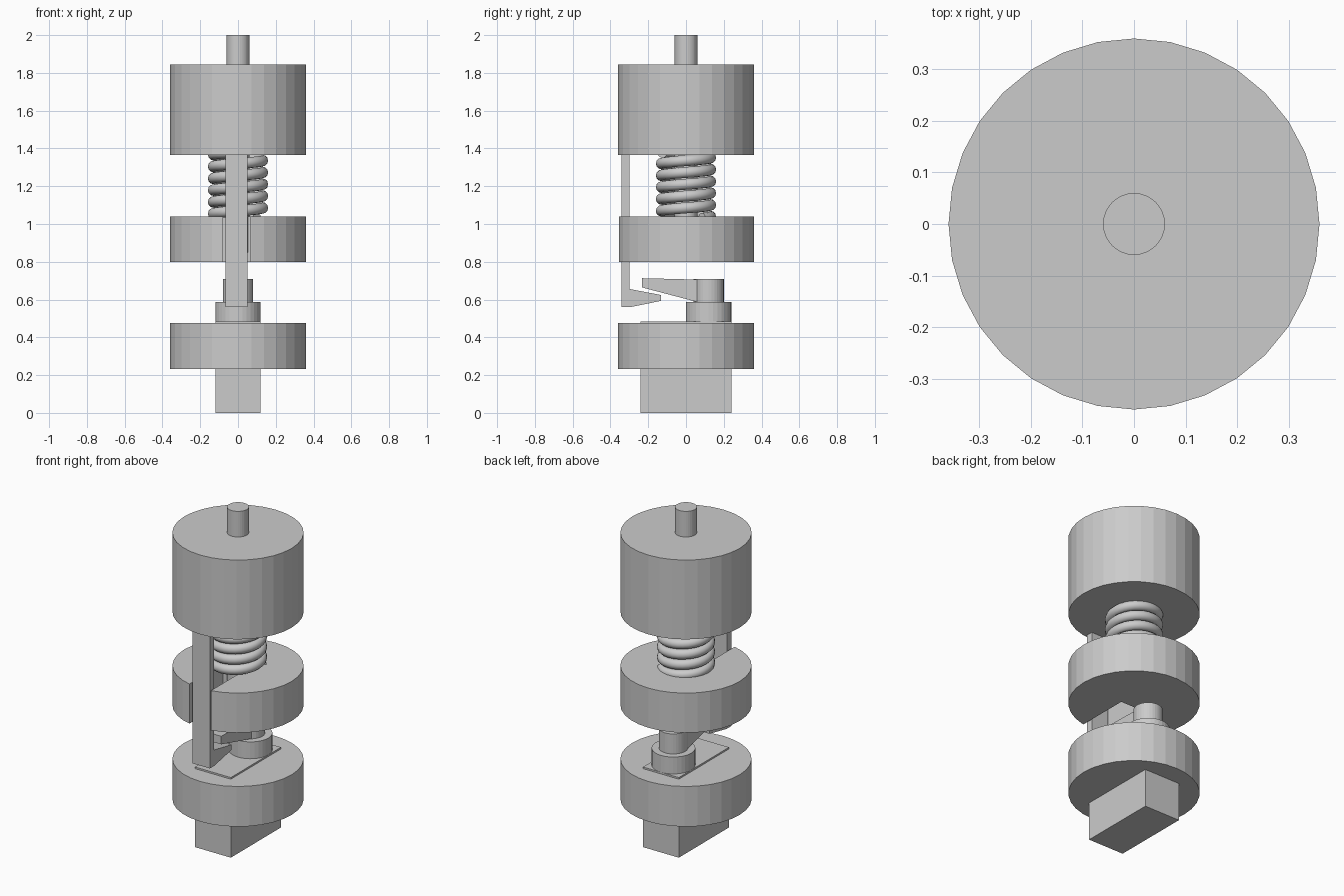
import bpy, bmesh, math
from mathutils import Vector

if "Cube" in bpy.data.objects:
    bpy.data.objects.remove(bpy.data.objects["Cube"])

grey = bpy.data.materials.new("light grey")
grey.diffuse_color = (0.6, 0.6, 0.6, 1)
grey.use_nodes = True
grey.node_tree.nodes["Principled BSDF"].inputs["Base Color"].default_value = grey.diffuse_color


def make_object(name, bm):
    bmesh.ops.recalc_face_normals(bm, faces=bm.faces)
    mesh = bpy.data.meshes.new(name)
    bm.to_mesh(mesh)
    bm.free()
    mesh.materials.append(grey)
    obj = bpy.data.objects.new(name, mesh)
    bpy.context.collection.objects.link(obj)
    return obj


def prism(name, points, offset):
    """Extrude a flat outline along an offset."""
    bm = bmesh.new()
    face = bm.faces.new([bm.verts.new(p) for p in points])
    ext = bmesh.ops.extrude_face_region(bm, geom=[face], use_keep_orig=True)
    verts = [g for g in ext["geom"] if isinstance(g, bmesh.types.BMVert)]
    bmesh.ops.translate(bm, verts=verts, vec=offset)
    return make_object(name, bm)


def circle(r, z, y=0.0, n=32):
    return [(r * math.cos(2 * math.pi * i / n), y + r * math.sin(2 * math.pi * i / n), z)
            for i in range(n)]


def cylinder(name, r, z0, z1, y=0.0):
    return prism(name, circle(r, z0, y), (0, 0, z1 - z0))


# Stacked round bodies and the central shaft
R = 0.36
cylinder("upper_body", R, 1.365, 1.845)
cylinder("shaft", 0.06, 0.85, 2.0)
cylinder("lower_disc", R, 0.232, 0.475)

# Middle disc with a slot in the front for the hook
left, right, back, z = -0.08, 0.066, -0.03, 0.80
ring = circle(R, z)
ring = ring[25:] + ring[:23]          # counter-clockwise, starting right of the slot
outline = [(left, -0.350, z), (left, back, z), (right, back, z), (right, -0.3535, z)]
prism("slotted_disc", ring + outline, (0, 0, 0.24))

# Square block passing through the lower disc
prism("base_block", [(-0.12, -0.24, 0), (0.12, -0.24, 0), (0.12, 0.24, 0), (-0.12, 0.24, 0)],
      (0, 0, 0.485))

# Pivot flange and post
cylinder("pivot_flange", 0.12, 0.485, 0.587, 0.12)
cylinder("pivot_post", 0.08, 0.587, 0.708, 0.12)

# Hook arm and catch lever share one width
X0, WIDTH = -0.065, 0.115
hook = [(-0.341, 0.56), (-0.296, 0.56), (-0.132, 0.593), (-0.132, 0.624),
        (-0.30, 0.656), (-0.30, 1.37), (-0.341, 1.37)]
prism("hook_arm", [(X0, y, h) for y, h in hook], (WIDTH, 0, 0))
lever = [(-0.232, 0.664), (0.06, 0.587), (0.12, 0.587), (0.12, 0.706), (0.05, 0.706),
         (-0.232, 0.713)]
prism("catch_lever", [(X0, y, h) for y, h in lever], (WIDTH, 0, 0))

# Coil spring, a round section swept along a helix
bm = bmesh.new()
COIL, WIRE, PITCH, SEG, SIDES = 0.131, 0.029, 0.0625, 32, 12
rows = []
for i in range(int(5.6 * SEG) + 1):
    a = math.radians(40) + 2 * math.pi * i / SEG
    zc = 1.03 + PITCH * i / SEG
    out = Vector((math.cos(a), math.sin(a), 0))
    row = []
    for j in range(SIDES):
        t = 2 * math.pi * j / SIDES
        row.append(bm.verts.new(out * (COIL + WIRE * math.cos(t))
                                + Vector((0, 0, zc + WIRE * math.sin(t)))))
    rows.append(row)
for a, b in zip(rows, rows[1:]):
    for j in range(SIDES):
        k = (j + 1) % SIDES
        bm.faces.new((a[j], a[k], b[k], b[j]))
bm.faces.new(rows[0])
bm.faces.new(rows[-1])
spring = make_object("coil_spring", bm)
bpy.context.view_layer.objects.active = spring
spring.select_set(True)
bpy.ops.object.shade_smooth_by_angle(angle=math.radians(40))
